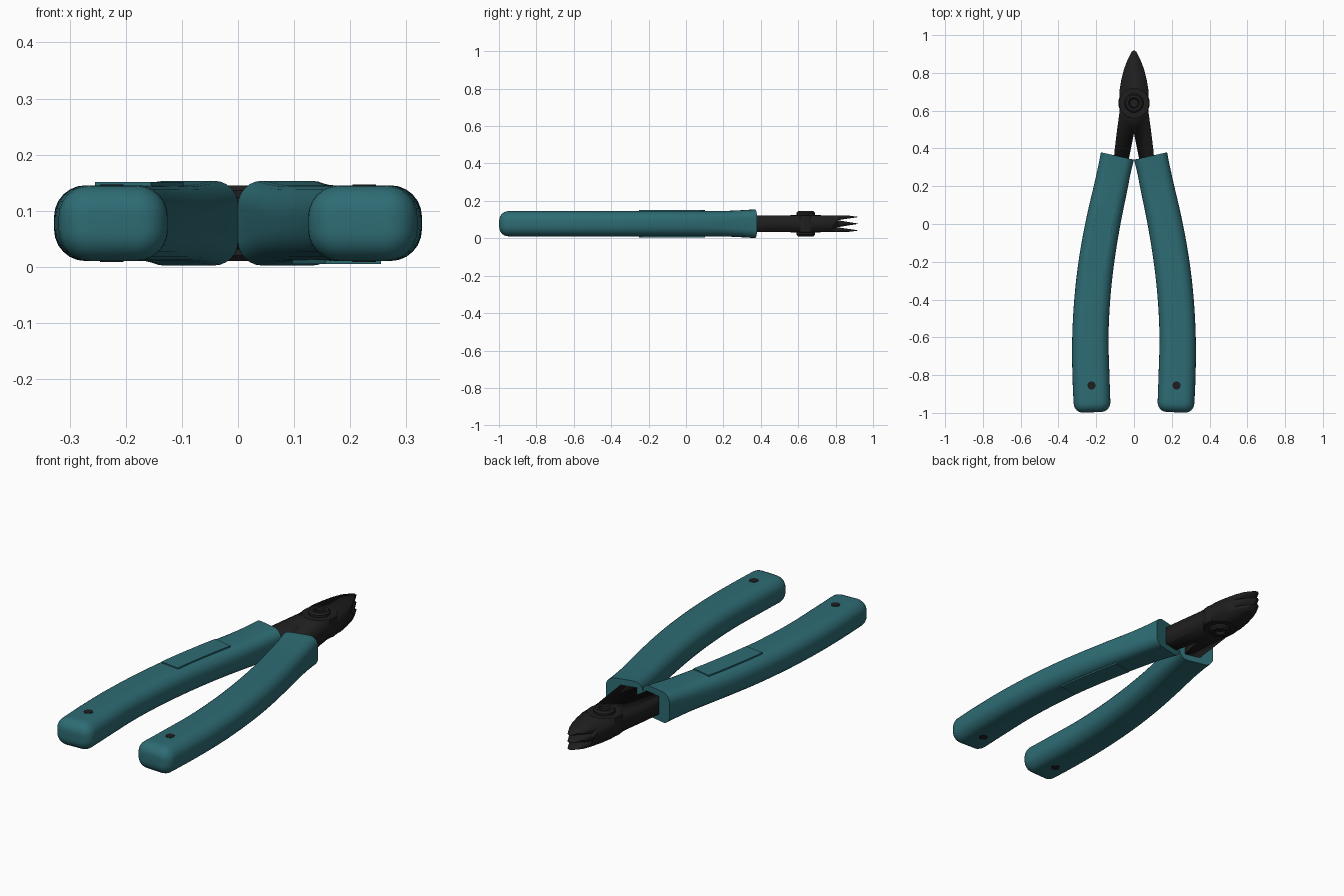
import bpy, bmesh, math
from mathutils import Vector

if "Cube" in bpy.data.objects:
    bpy.data.objects.remove(bpy.data.objects["Cube"])

ZC = 0.078  # mid height of the tool


def material(name, rgb):
    m = bpy.data.materials.new(name)
    m.diffuse_color = (*rgb, 1)
    m.use_nodes = True
    m.node_tree.nodes["Principled BSDF"].inputs["Base Color"].default_value = m.diffuse_color
    return m


TEAL = material("teal grip", (0.027, 0.15, 0.175))
BLACK = material("black steel", (0.0135, 0.0135, 0.0135))


def finish(name, bm, mat, angle=35):
    bmesh.ops.recalc_face_normals(bm, faces=bm.faces)
    me = bpy.data.meshes.new(name)
    bm.to_mesh(me)
    bm.free()
    me.materials.append(mat)
    ob = bpy.data.objects.new(name, me)
    bpy.context.collection.objects.link(ob)
    bpy.ops.object.select_all(action='DESELECT')
    ob.select_set(True)
    bpy.context.view_layer.objects.active = ob
    bpy.ops.object.shade_smooth_by_angle(angle=math.radians(angle))
    return ob


def loft(name, rings, mat, angle=35):
    bm = bmesh.new()
    vs = [[bm.verts.new(p) for p in r] for r in rings]
    n = len(vs[0])
    for a, b in zip(vs, vs[1:]):
        for i in range(n):
            bm.faces.new((a[i], a[(i + 1) % n], b[(i + 1) % n], b[i]))
    bm.faces.new(vs[0])
    bm.faces.new(vs[-1])
    return finish(name, bm, mat, angle)


def prism(name, outline, offset, mat):
    offset = Vector(offset)
    return loft(name, [[Vector(p) for p in outline],
                       [Vector(p) + offset for p in outline]], mat, 30)


def rounded_rect(w, h, r, seg=6):
    pts = []
    for k, (sx, sz) in enumerate(((1, 1), (-1, 1), (-1, -1), (1, -1))):
        for i in range(seg + 1):
            a = math.pi / 2 * (k + i / seg)
            pts.append((sx * (w - r) + r * math.cos(a),
                        sz * (h - r) + r * math.sin(a)))
    return pts


# Grip path of the right handle: y, centre x, half width, half height
STATIONS = [(-1.0, .220, .097, .0675), (-.8, .228, .098, .0675),
            (-.6, .231, .096, .0675), (-.4, .221, .095, .0675),
            (-.2, .199, .094, .0675), (0, .165, .092, .0675),
            (.2, .122, .089, .068), (.3, .101, .088, .072), (.36, .0875, .09, .0755)]


def station(y):
    """Smooth interpolation along the grip."""
    S = STATIONS
    i = max(k for k in range(len(S) - 1) if S[k][0] <= y or k == 0)

    def slope(k, c):
        a, b = S[max(k - 1, 0)], S[min(k + 1, len(S) - 1)]
        return (b[c] - a[c]) / (b[0] - a[0])
    a, b = S[i], S[i + 1]
    d = b[0] - a[0]
    t = (y - a[0]) / d
    return [(2*t**3 - 3*t*t + 1) * a[c] + (t**3 - 2*t*t + t) * d * slope(i, c)
            + (3*t*t - 2*t**3) * b[c] + (t**3 - t*t) * d * slope(i + 1, c)
            for c in (1, 2, 3)]


def place(y, section, z=ZC):
    """Set a cross-section square to the grip path."""
    x = station(y)[0]
    tx = (station(y + .004)[0] - station(y - .004)[0]) / .008
    side = Vector((1, -tx, 0)).normalized()
    out = []
    for u, v in section:
        p = Vector((x, y, z + v)) + side * u
        p.x = max(p.x, 0)  # grips meet on the centre line
        out.append(p)
    return out


def grip_half(label):
    # Grip with a rounded butt and flared mouth
    rings, r = [], .05
    for i in range(7):
        a = math.pi / 2 * i / 6
        y = -.997 + r * (1 - math.cos(a))
        _, w, h = station(y)
        d = r * (1 - math.sin(a)) * .98
        rings.append(place(y, rounded_rect(w - d, h - d, .056 - d)))
    for i in range(1, 41):
        y = -.947 + (.36 + .947) * i / 40
        _, w, h = station(y)
        rings.append(place(y, rounded_rect(w, h, .056 - .012 * max(0, y) / .36)))
    grip = loft(label + "_grip", rings, TEAL, 40)
    # Thin raised pad along one face
    pad = loft(label + "_grip_pad",
               [place(-.245 + .335 * i / 14,
                      [(.05, .012), (-.05, .012), (-.05, -.012), (.05, -.012)], .017)
                for i in range(15)], TEAL, 30)
    # Dark pin near the butt
    circle = [(.225 + .021 * math.cos(a), -.855 + .021 * math.sin(a), ZC - .069)
              for a in (math.tau * i / 20 for i in range(20))]
    pin = prism(label + "_grip_pin", circle, (0, 0, .138), BLACK)
    return [grip, pad, pin]


grip_half("right")
for part in grip_half("left"):  # half a turn about the long axis
    part.rotation_euler = (0, math.pi, 0)
    part.location.z = 2 * ZC

# Jaws and tangs: plan outline cut to the forked side profile
half = [(.108, .30), (.104, .38), (.092, .48), (.077, .59), (.078, .70),
        (.068, .76), (.053, .82), (.034, .87), (.013, .912)]
plan = half + [(0, .92)] + [(-x, y) for x, y in reversed(half)] + \
    [(-.036, .30), (0, .48), (.036, .30)]
jaws = prism("jaws", [(x, y, .0) for x, y in plan], (0, 0, .16), BLACK)
side = [(.25, .033), (.86, .033), (.925, .042), (.81, .059), (.925, ZC)]
side += [(y, 2 * ZC - z) for y, z in reversed(side[:-1])]
cutter = prism("jaw_cutter", [(-.2, y, z) for y, z in side], (.4, 0, 0), BLACK)
cutter.hide_render = True
mod = jaws.modifiers.new("fork", 'BOOLEAN')
mod.operation, mod.object, mod.solver = 'INTERSECT', cutter, 'EXACT'
bpy.context.view_layer.objects.active = jaws
bpy.ops.object.modifier_apply(modifier=mod.name)
bpy.data.objects.remove(cutter)


def lathe(name, profile, n=32):
    """Turn (radius, height above middle) into a disc with equal faces."""
    profile = profile + [(r, -h) for r, h in reversed(profile)]
    return loft(name, [[(r * math.cos(math.tau * i / n),
                         .64 + r * math.sin(math.tau * i / n), ZC + h)
                        for i in range(n)] for r, h in profile], BLACK, 30)


# Joint boss and pivot screw
lathe("joint_boss", [(.079, .047), (.083, .043)])
lathe("pivot_screw", [(.012, .05), (.022, .05), (.024, .063), (.029, .067),
                      (.042, .067), (.05, .058)])
